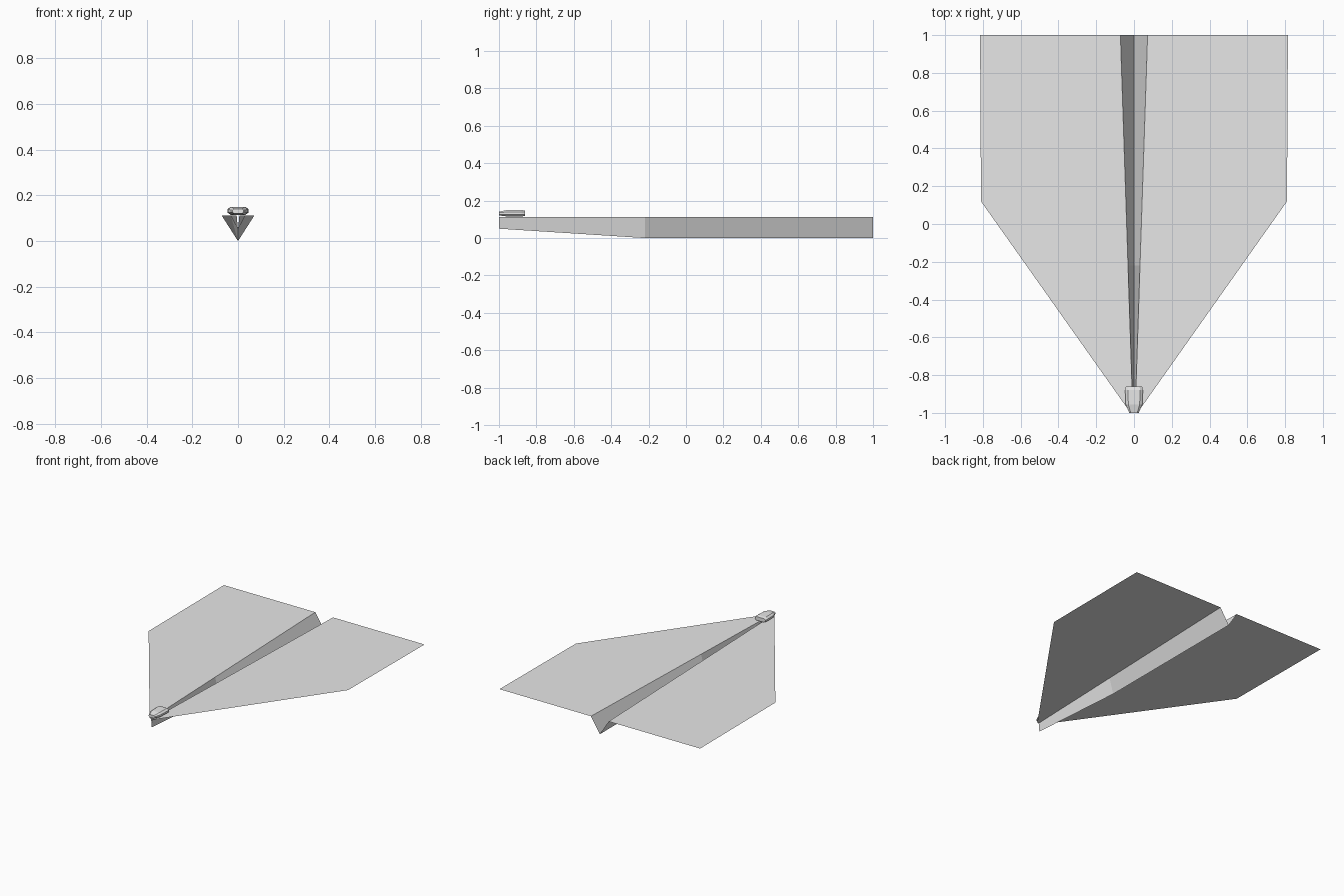
import bpy
import bmesh

cube = bpy.data.objects.get("Cube")
if cube:
    bpy.data.objects.remove(cube, do_unlink=True)


def make_material(name, color):
    mat = bpy.data.materials.new(name)
    mat.use_nodes = True
    mat.diffuse_color = color
    mat.node_tree.nodes["Principled BSDF"].inputs["Base Color"].default_value = color
    return mat


paper = make_material("paper_white", (0.8, 0.8, 0.8, 1))


def add_object(name, bm, mirrored=False):
    mesh = bpy.data.meshes.new(name)
    bm.to_mesh(mesh)
    bm.free()
    mesh.materials.append(paper)
    obj = bpy.data.objects.new(name, mesh)
    bpy.context.collection.objects.link(obj)
    if mirrored:
        mod = obj.modifiers.new("Mirror", "MIRROR")
        mod.merge_threshold = 0.0005
    return obj


TOP = 0.113           # height of the flat wing sheet
NOSE, TAIL = -1.0, 1.0


def slot(y):
    """Half width of the fold opening, widening from nose to tail."""
    return 0.006 + 0.066 * (y - NOSE) / (TAIL - NOSE)


# Wings: one flat sheet outline, mirrored
bm = bmesh.new()
outline = [(slot(NOSE), NOSE), (0.018, NOSE), (0.81, 0.12),
           (0.815, TAIL), (slot(TAIL), TAIL)]
bm.faces.new([bm.verts.new((x, y, TOP)) for x, y in outline])
add_object("wings", bm, mirrored=True)

# Keel: V-shaped fold below the wings, rising towards the nose
bm = bmesh.new()
rows = []
for y, z in [(NOSE, 0.05), (-0.22, 0.0), (TAIL, 0.0)]:
    rows.append((bm.verts.new((0, y, z)), bm.verts.new((slot(y), y, TOP))))
for (low_a, high_a), (low_b, high_b) in zip(rows, rows[1:]):
    bm.faces.new((low_a, low_b, high_b, high_a))
add_object("keel_fold", bm, mirrored=True)

# Nose clip: chamfered sections lofted along the length
bm = bmesh.new()
rings = []
for y, w, low, high in [(-1.0, 0.025, 0.121, 0.141), (-0.955, 0.044, 0.115, 0.15),
                        (-0.88, 0.047, 0.115, 0.15), (-0.86, 0.043, 0.119, 0.146)]:
    mid, h = (low + high) / 2, (high - low) / 2
    quarter = [(w, 0.4 * h), (0.68 * w, h)]
    upper = quarter + [(-x, z) for x, z in reversed(quarter)]
    section = upper + [(x, -z) for x, z in reversed(upper)]
    rings.append([bm.verts.new((x, y, mid + z)) for x, z in section])
for a, b in zip(rings, rings[1:]):
    for i in range(len(a)):
        j = (i + 1) % len(a)
        bm.faces.new((a[i], a[j], b[j], b[i]))
bm.faces.new(rings[0])
bm.faces.new(rings[-1])
bmesh.ops.recalc_face_normals(bm, faces=bm.faces)
add_object("nose_clip", bm)
